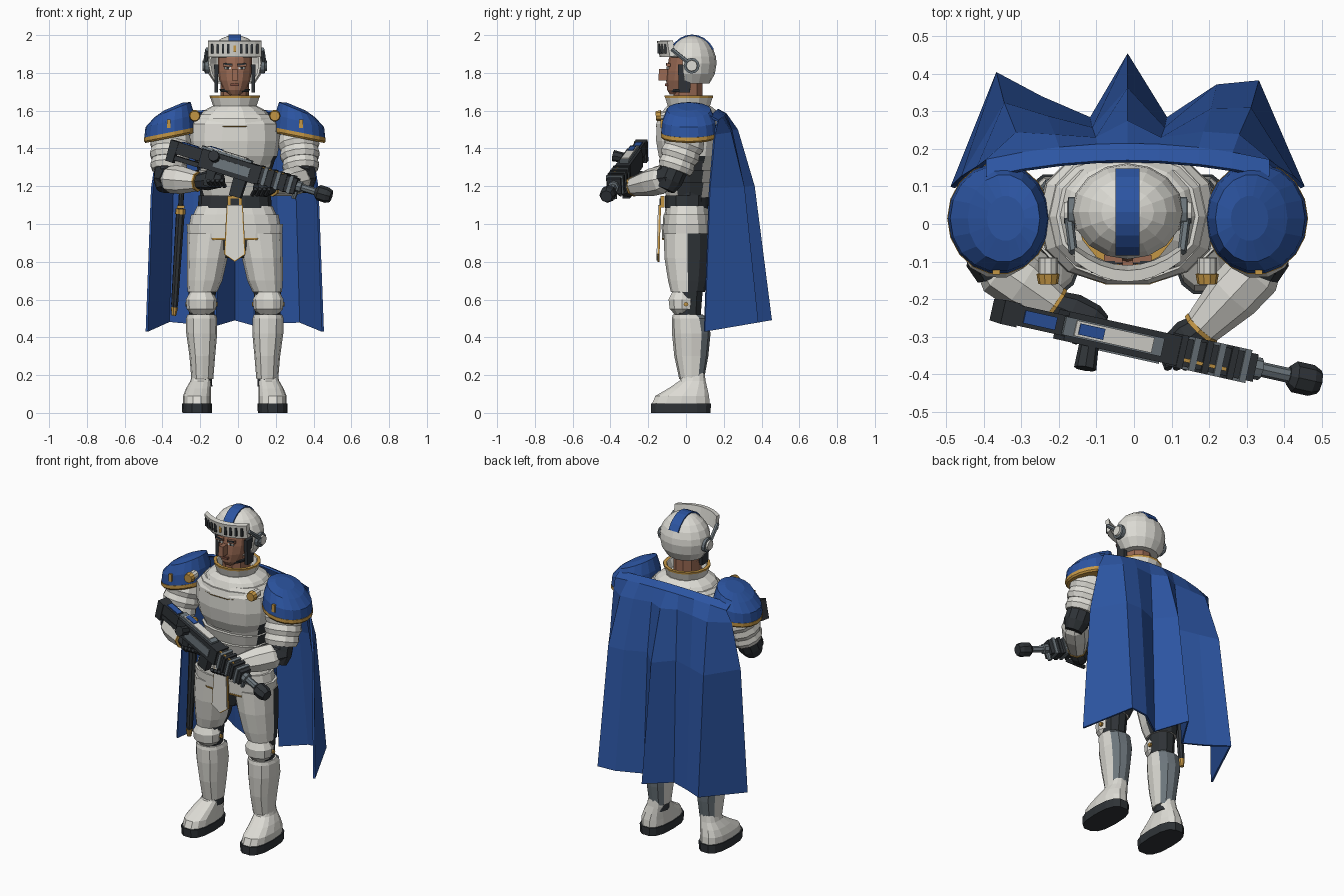
import bpy, bmesh, math
from mathutils import Vector, Matrix

cube = bpy.data.objects.get("Cube")
if cube:
    bpy.data.objects.remove(cube)

CX = -0.017  # the body's own centre line


def material(name, *rgb):
    m = bpy.data.materials.new(name)
    m.use_nodes = True
    m.diffuse_color = (*rgb, 1)
    b = next(n for n in m.node_tree.nodes if n.type == 'BSDF_PRINCIPLED')
    b.inputs["Base Color"].default_value = (*rgb, 1)
    b.inputs["Roughness"].default_value = 0.7
    return m


WHITE = material("armour white", .72, .71, .66)
BLUE = material("cloth blue", .025, .09, .36)
GOLD = material("trim gold", .56, .31, .06)
DARK = material("undersuit dark", .028, .033, .038)
GRAY = material("metal gray", .15, .18, .2)
SKIN = material("skin", .31, .14, .085)
LIP = material("lip brown", .2, .075, .05)


def finish(name, bm, mats, rule=None, pair=False):
    """Turn a bmesh into an object, or into a left and a right one."""
    mats = mats if isinstance(mats, tuple) else (mats,)
    bmesh.ops.recalc_face_normals(bm, faces=bm.faces)
    bm.normal_update()
    if rule:
        for f in bm.faces:
            f.material_index = int(rule(f.calc_center_median(), f.normal))
    for side in (("left_", "right_") if pair else ("",)):
        if side == "right_":
            bmesh.ops.scale(bm, vec=(-1, 1, 1), verts=bm.verts)
            bmesh.ops.reverse_faces(bm, faces=bm.faces)
        me = bpy.data.meshes.new(side + name)
        bm.to_mesh(me)
        for m in mats:
            me.materials.append(m)
        ob = bpy.data.objects.new(side + name, me)
        ob.location.x = CX
        bpy.context.collection.objects.link(ob)
    bm.free()
    return ob


def skin_rings(bm, rings, closed=True, caps=True):
    rows = [[bm.verts.new(p) for p in r] for r in rings]
    n = len(rows[0])
    for a, b in zip(rows, rows[1:]):
        for i in range(n if closed else n - 1):
            j = (i + 1) % n
            bm.faces.new((a[i], a[j], b[j], b[i]))
    if caps:
        bm.faces.new(rows[0])
        bm.faces.new(rows[-1])


def loft(name, mats, rings, n=12, e=1.0, mat=None, rule=None, pair=False, caps=True):
    """Rings are (x, y, z, rx, ry[, slope of z along x])."""
    bm = bmesh.new()
    pw = lambda v: math.copysign(abs(v) ** e, v) if abs(v) > 1e-6 else 0
    pts = []
    for x, y, z, rx, ry, *s in rings:
        row = []
        for i in range(n):
            a = math.tau * i / n
            dx = rx * pw(math.cos(a))
            row.append((x + dx, y + ry * pw(math.sin(a)), z + (s[0] * dx if s else 0)))
        pts.append(row)
    skin_rings(bm, pts, caps=caps)
    if mat:
        bm.transform(mat)
    return finish(name, bm, mats, rule, pair)


def limb(name, mats, p, q, prof, n=8, pair=False, flat=1.0, rule=None):
    """Round part from p to q; prof is (fraction, radius)."""
    p, d = Vector(p), Vector(q) - Vector(p)
    m = Matrix.Translation(p) @ d.to_track_quat('Z', 'Y').to_matrix().to_4x4()
    return loft(name, mats, [(0, 0, t * d.length, r, r * flat) for t, r in prof], n, mat=m, pair=pair, rule=rule)


def box(name, mats, c, size, mat=None, taper=1.0, pair=False, tilt=0):
    bm = bmesh.new()
    bmesh.ops.create_cube(bm, size=1)
    for v in bm.verts:
        if v.co.z < 0:
            v.co.x *= taper
            v.co.y *= taper
    bm.transform(Matrix.Translation(c) @ Matrix.Rotation(tilt, 4, 'Y') @ Matrix.Diagonal((*size, 1)))
    if mat:
        bm.transform(mat)
    return finish(name, bm, mats, pair=pair)


# Boots, greaves, knees and thighs
loft("sole", DARK, [(.2, -.027, 0, .078, .16), (.2, -.027, .05, .08, .162)], 14, .75, pair=True)
loft("boot", WHITE, [(.2, -.027, .05, .074, .155), (.2, -.02, .09, .074, .145), (.192, .01, .13, .066, .105),
                     (.18, .035, .17, .055, .07), (.175, .04, .21, .05, .06)], 14, .8, pair=True)
loft("ankle", DARK, [(.175, .035, .14, .056, .068), (.172, .03, .2, .05, .062)], 10, pair=True)
loft("greave", (WHITE, GRAY), [(.172, .03, .18, .058, .066), (.172, .028, .3, .068, .09), (.175, .028, .42, .082, .102),
                               (.176, .02, .5, .082, .095), (.176, .01, .52, .075, .08)], 12, .9,
     rule=lambda c, n: c.y > .055 and n.y > .3, pair=True)
loft("knee_joint", DARK, [(.176, .01, .5, .066, .07), (.172, .01, .68, .075, .085)], 10, pair=True)
loft("knee_guard", WHITE, [(.177, -.02, .52, .05, .04), (.177, -.02, .55, .078, .07), (.177, -.02, .6, .082, .076),
                           (.177, -.02, .64, .06, .055)], 10, pair=True)
for x in (.098, .256):
    limb("knee_bolt", GOLD, (x - .006, 0, .575), (x + .006, 0, .575), [(0, .012), (1, .012)], 8, pair=True)
loft("thigh", (WHITE, DARK), [(.172, .01, .64, .078, .09), (.16, .01, .7, .094, .105), (.146, .008, .82, .108, .122),
                              (.13, .008, .95, .122, .126)], 12, .9,
     rule=lambda c, n: c.y > .035 and n.y > .15, pair=True)

# Hips, belt and tabard
loft("pelvis", DARK, [(0, .01, .82, .06, .09), (0, .01, .94, .22, .115)], 12)
loft("hip_trim", GOLD, [(0, .006, .915, .243, .131), (0, .006, .926, .251, .134)], 16, .85)
loft("hip_plates", WHITE, [(0, .006, .925, .249, .132), (0, .006, 1.0, .255, .136), (0, .006, 1.0, .24, .128),
                           (0, .006, 1.05, .232, .126), (0, .006, 1.05, .22, .12), (0, .006, 1.095, .2, .114)], 16, .85)
loft("belt", DARK, [(0, .006, 1.085, .195, .12), (0, .006, 1.15, .192, .12)], 14, .85)
box("buckle", GOLD, (0, -.125, 1.118), (.075, .02, .06))
box("buckle_inset", DARK, (0, -.136, 1.118), (.045, .008, .034))
for nm, m, w, y in (("tabard_trim", GOLD, .057, -.142), ("tabard", WHITE, .05, -.148)):
    bm = bmesh.new()
    low = .8 + (.057 - w)
    outline = [(-w * .75, 1.1), (w * .75, 1.1), (w, .84), (0, low), (-w, .84)]
    skin_rings(bm, [[(x, y + dy - .1 * (1.1 - z) * .3, z) for x, z in outline] for dy in (0, .01)])
    finish(nm, bm, m)

# Torso: undersuit, stacked belly plates, breastplate, gorget and collar
side_dark = lambda c, n: abs(n.x) > .72 and c.z < 1.37
loft("undersuit", DARK, [(0, .02, 1.08, .18, .105), (0, .02, 1.3, .19, .115), (0, .02, 1.5, .2, .12)], 12, .85)
for i in range(3):
    z = 1.14 + i * .065
    loft(f"belly_plate_{i + 1}", (WHITE, DARK), [(0, .02, z, .175 + .008 * i, .125), (0, .02, z + .08, .2 + .008 * i, .148)],
         14, .85, rule=side_dark)
loft("breastplate", (WHITE, DARK), [(0, .02, 1.3, .19, .14), (0, .02, 1.36, .225, .168), (0, .02, 1.44, .24, .182),
                                    (0, .02, 1.53, .235, .18), (0, .02, 1.58, .19, .15)], 14, .85, rule=side_dark)
loft("gorget_trim", GOLD, [(0, .022, 1.508, .212, .178), (0, .022, 1.52, .222, .188)], 14, .9)
loft("gorget", WHITE, [(0, .022, 1.52, .22, .186), (0, .022, 1.56, .21, .175), (0, .022, 1.56, .195, .165),
                       (0, .02, 1.6, .165, .145), (0, .015, 1.625, .118, .118)], 14, .9)
loft("collar", WHITE, [(0, .015, 1.615, .112, .112), (0, .015, 1.675, .132, .13), (0, .015, 1.675, .112, .112),
                       (0, .015, 1.63, .095, .098)], 14)
loft("collar_trim", GOLD, [(0, .015, 1.668, .131, .13), (0, .015, 1.68, .134, .132), (0, .015, 1.68, .114, .114)],
     14, caps=False)
limb("shoulder_stud", (WHITE, GOLD), (.212, -.09, 1.575), (.212, -.16, 1.572), [(0, .026), (.6, .026), (.62, .031), (1, .026)],
     10, pair=True, rule=lambda c, n: c.y < -.13)

# Head
loft("neck", SKIN, [(0, .01, 1.6, .075, .08), (0, .01, 1.75, .075, .08)], 10)
loft("face", SKIN, [(0, -.055, 1.685, .03, .03), (0, -.04, 1.71, .058, .06), (0, -.02, 1.76, .082, .085),
                    (0, -.01, 1.81, .09, .092), (0, 0, 1.88, .09, .09), (0, .01, 1.92, .08, .08)], 12)
box("nose", SKIN, (0, -.115, 1.79), (.028, .055, .06), Matrix.Shear('XY', 4, (0, 0)), 1.15)
box("brow", SKIN, (.038, -.093, 1.842), (.05, .02, .016), pair=True)
box("eyebrow", DARK, (.038, -.102, 1.846), (.046, .008, .009), pair=True, tilt=-.12)
box("eye", WHITE, (.037, -.095, 1.825), (.034, .009, .011), pair=True)
box("pupil", DARK, (.037, -.099, 1.825), (.012, .006, .012), pair=True)
box("lips", LIP, (0, -.103, 1.737), (.045, .016, .012))
box("ear_strap", DARK, (.098, -.008, 1.77), (.022, .07, .15), pair=True, taper=.85)
loft("chin_strap", DARK, [(0, -.015, 1.7, .075, .07), (0, -.012, 1.715, .082, .078)], 12)

# Helmet shell with open face, blue crest stripe
bm = bmesh.new()
angles = [math.radians(a) for a in (-45, -22, 0, 14, 30, 46, 62, 76, 87)]
skin_rings(bm, [[(.15 * math.cos(t) * math.cos(k * math.tau / 16), .032 + .13 * math.cos(t) * math.sin(k * math.tau / 16),
                  1.85 + .15 * math.sin(t)) for k in range(16)] for t in angles])
gone = [f for f in bm.faces if f.calc_center_median().z < 1.87 and f.calc_center_median().y < -.02]
bmesh.ops.delete(bm, geom=gone, context='FACES')
shell = finish("helmet", bm, WHITE)
sol = shell.modifiers.new("thickness", 'SOLIDIFY')
sol.thickness = .012
bm = bmesh.new()
crest = [math.radians(a) for a in (30, 46, 62, 76, 90, 104, 118, 134, 150)]
skin_rings(bm, [[(x, .032 + (.13 + o) * math.cos(t), 1.849 + (.15 + o) * math.sin(t))
                 for x, o in ((-.032, -.01), (-.032, .004), (.032, .004), (.032, -.01))] for t in crest])
finish("helmet_stripe", bm, BLUE)

# Raised visor with slots, arms and ear discs
arc = lambda t: -.14 + .055 * t * t
bm = bmesh.new()
skin_rings(bm, [[(.142 * t, arc(t) + dy, z) for dy, z in ((0, 1.885), (-.014, 1.968), (.016, 1.972), (.03, 1.89))]
                for t in [i / 4 - 1 for i in range(9)]])
finish("visor", bm, WHITE)
for i in range(4):
    t = .24 + i * .2
    box(f"visor_slot_{i + 1}", DARK, (.142 * t, arc(t) - .007, 1.927), (.013, .012, .05), pair=True)
box("visor_mark", GOLD, (0, arc(0) - .008, 1.927), (.014, .008, .035))
limb("visor_arm", GRAY, (.145, -.075, 1.925), (.158, .03, 1.84), [(0, .012), (1, .012)], 6, pair=True)
limb("ear_disc", (GRAY, WHITE), (.13, .03, 1.838), (.17, .03, 1.838), [(0, .042), (.7, .042), (.75, .03), (1, .028)],
     12, pair=True, rule=lambda c, n: c.x > .165)

# Pauldrons
loft("pauldron_rim", GOLD, [(.343, .015, 1.455, .13, .142, -.2), (.343, .015, 1.465, .138, .15, -.2),
                            (.343, .015, 1.485, .138, .15, -.2)], 18, pair=True)
loft("pauldron", BLUE, [(.343, .015, 1.484, .136, .148, -.2), (.343, .015, 1.545, .13, .142, -.25),
                        (.33, .015, 1.605, .096, .117, -.42), (.325, .015, 1.622, .05, .06, -.42)], 18, pair=True)
box("pauldron_badge", GOLD, (.35, -.128, 1.53), (.02, .012, .045), pair=True)

# Arms: layered upper arms, then each forearm and hand
limb("upper_arm_suit", DARK, (.335, .01, 1.47), (.36, -.09, 1.23), [(0, .08), (1, .072), (1.2, .05)], 10, pair=True)
for i, (t, r) in enumerate(((0, .112), (.26, .108), (.52, .1))):
    limb(f"arm_plate_{i + 1}", WHITE, (.335, .005, 1.47), (.355, -.07, 1.25), [(t, r - .012), (t + .22, r), (t + .34, r - .012)],
         12, pair=True)
for side, s, wrist, hand in (("right", -1, (-.2, -.215, 1.225), (-.09, -.26, 1.235)),
                             ("left", 1, (.2, -.275, 1.2), (.13, -.33, 1.19))):
    elbow = (s * .365, -.1, 1.24)
    limb(side + "_elbow", DARK, (s * .375, -.05, 1.25), (s * .34, -.13, 1.24), [(0, .05), (.4, .075), (1, .065)], 8)
    limb(side + "_forearm", WHITE, elbow, wrist, [(0, .055), (.15, .075), (.5, .074), (1, .052)], 8)
    limb(side + "_cuff", GOLD, elbow, wrist, [(1, .054), (1.05, .054)], 8)
    limb(side + "_hand", DARK, wrist, hand, [(0, .04), (.5, .052), (1, .045), (1.25, .028)], 8)
    for k in range(4):
        p = Vector(hand) + Vector((.024 * k - .036, -.01, -.035))
        limb(f"{side}_finger_{k + 1}", DARK, p, p + Vector((.015 * s, -.045, .03)), [(0, .013), (1, .011)], 6)

# Rifle, built along its own axis and set across the chest
start, tip = Vector((-.343, -.232, 1.408)), Vector((.503, -.42, 1.148))
ax = (tip - start).normalized()
lat = Vector((0, 0, 1)).cross(ax).normalized()
up = ax.cross(lat)
G = Matrix.Translation(start) @ Matrix((ax, lat, up)).transposed().to_4x4()


def gun_box(name, m, s0, s1, width, w0, w1, v=0.0, taper=1.0):
    box("rifle_" + name, m, ((s0 + s1) / 2, v, (w0 + w1) / 2), (s1 - s0, width, w1 - w0), G, taper)


def gun_tube(name, m, p, q, prof, n=8):
    limb("rifle_" + name, m, G @ Vector(p), G @ Vector(q), prof, n)


gun_box("butt", DARK, 0, .045, .065, -.075, .04, taper=.9)
gun_box("stock", DARK, .04, .2, .055, -.025, .04)
gun_box("stock_strut", DARK, .04, .2, .04, -.06, -.035)
gun_box("stock_panel", BLUE, .06, .15, .035, .04, .046)
gun_box("receiver", DARK, .18, .5, .08, -.055, .045)
gun_box("receiver_top", GRAY, .17, .45, .05, .045, .058)
gun_box("white_panel", WHITE, .2, .42, .042, .056, .064)
gun_box("blue_panel", BLUE, .21, .28, .03, .062, .068)
gun_box("side_panel", GRAY, .26, .46, .008, -.03, .02, v=-.041)
gun_box("handguard", DARK, .48, .72, .075, -.045, .04)
gun_box("gold_line", GOLD, .5, .64, .01, .038, .045, v=-.02)
gun_box("magazine", DARK, .38, .45, .045, -.15, -.05, taper=.9)
gun_box("grip", DARK, .23, .28, .04, -.14, -.05, taper=.85)
for k in range(6):
    gun_box(f"rib_{k + 1}", GRAY if k % 2 else DARK, .5 + k * .036, .518 + k * .036, .09, -.05, .048)
gun_tube("side_knob", (DARK, GOLD), (.26, -.03, .015), (.26, -.1, .03), [(0, .026), (1, .03)])
gun_tube("barrel", GRAY, (.7, 0, 0), (.85, 0, 0), [(0, .03), (.3, .03), (.32, .02), (1, .02)])
gun_tube("muzzle", DARK, (.825, 0, 0), (.912, 0, 0), [(0, .026), (.2, .042), (.75, .042), (1, .032)])
gun_tube("front_sight", GRAY, (.72, 0, -.03), (.72, 0, -.07), [(0, .016), (1, .012)])

# Sheathed sword at the right hip
hip, point = Vector((-.287, 0, 1.08)), Vector((-.322, .01, .52))
limb("scabbard", DARK, hip, point, [(0, .024), (.9, .019), (1, .01)], 8)
limb("scabbard_tip", GOLD, hip, point, [(.93, .02), (1.01, .012)], 8)
limb("scabbard_throat", GOLD, hip, point, [(0, .028), (.05, .028)], 8)
limb("sword_grip", DARK, hip, (-.278, 0, 1.23), [(0, .014), (1, .014)], 8)
limb("sword_pommel", GOLD, (-.278, 0, 1.225), (-.277, 0, 1.255), [(0, .016), (.5, .022), (1, .012)], 8)
box("sword_guard", GOLD, (-.286, 0, 1.09), (.04, .1, .018))

# Pleated cape
hem = [(-.472, .1), (-.35, .405), (-.228, .34), (-.1, .285), (0, .455), (.105, .285), (.237, .372), (.35, .383), (.472, .1)]
rows = []
for z, f, g in ((1.61, -.15, 0), (1.585, 0, 0), (1.5, .25, .25), (1.2, .62, .7), (.43, 1, 1)):
    row = []
    for x, y in hem:
        tx = x * .8
        ty = .215 - .3 * tx * tx
        drop = .06 * (y - .1) / .35 if f == 1 else -.25 * tx * tx * (1 - g)
        row.append((tx + (x - tx) * g, ty + (y - ty) * max(f, 0) + min(f, 0) * .3, z + drop))
    rows.append(row)
bm = bmesh.new()
skin_rings(bm, rows, closed=False, caps=False)
cape = finish("cape", bm, BLUE)
cape.modifiers.new("thickness", 'SOLIDIFY').thickness = .012
